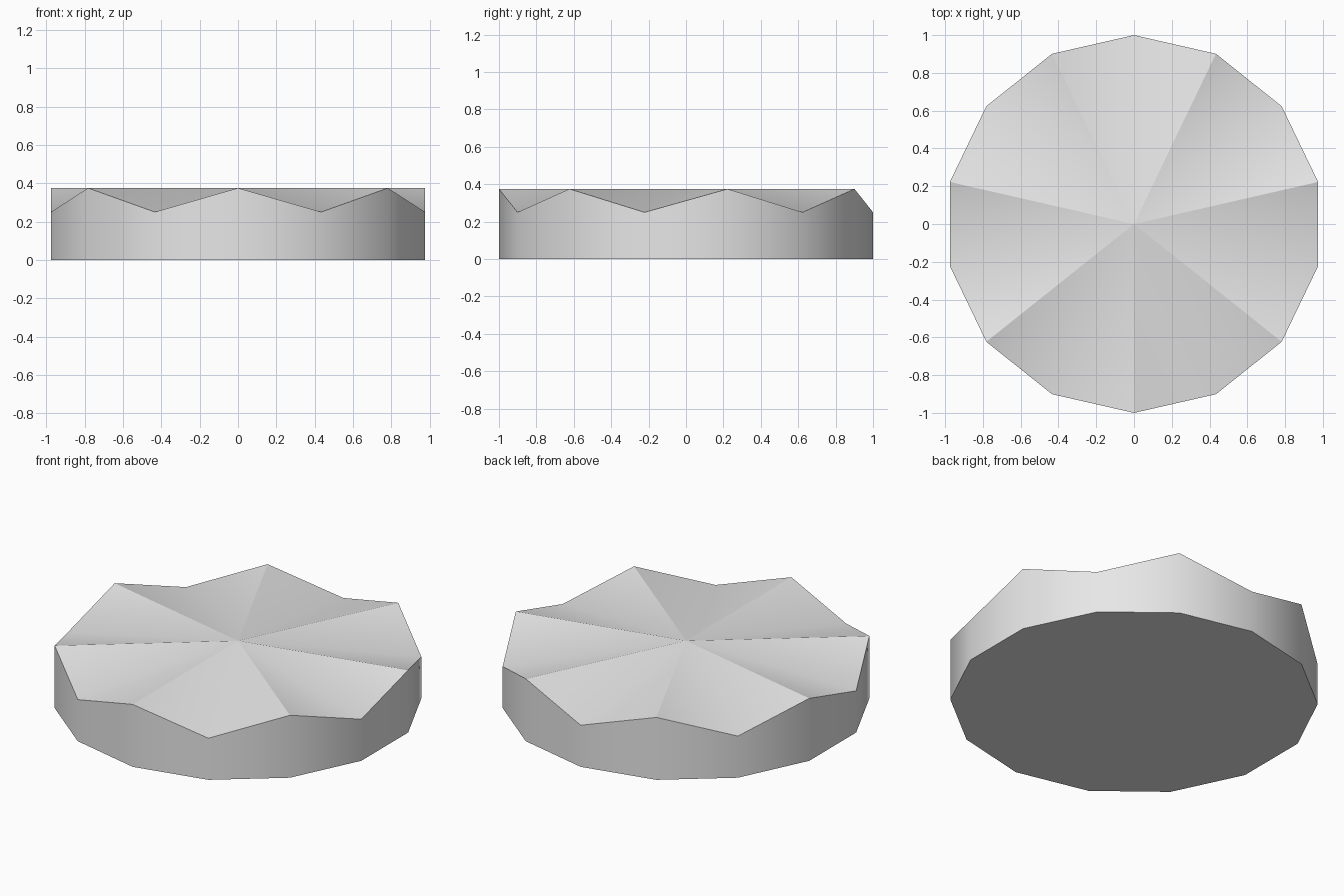
import bpy, bmesh, math

SIDES = 14
PEAK, VALLEY = 0.375, 0.25

cube = bpy.data.objects.get("Cube")
if cube:
    bpy.data.objects.remove(cube, do_unlink=True)

# Single plain grey
grey = bpy.data.materials.new("light_grey")
grey.use_nodes = True
colour = (0.8, 0.8, 0.8, 1)
grey.diffuse_color = colour
grey.node_tree.nodes["Principled BSDF"].inputs["Base Color"].default_value = colour

bm = bmesh.new()

# Base outline and rim, the rim alternating between valley and peak
base, rim = [], []
for i in range(SIDES):
    a = math.pi / 2 + i * math.tau / SIDES
    x, y = math.cos(a), math.sin(a)
    base.append(bm.verts.new((x, y, 0)))
    rim.append(bm.verts.new((x, y, PEAK if i % 2 else VALLEY)))
centre = bm.verts.new((0, 0, PEAK))

# Walls and pleated top fan, then the flat underside
for i in range(SIDES):
    j = (i + 1) % SIDES
    bm.faces.new((base[i], base[j], rim[j], rim[i]))
    bm.faces.new((rim[i], rim[j], centre))
bm.faces.new(base[::-1])

mesh = bpy.data.meshes.new("pleated_disc")
bm.to_mesh(mesh)
bm.free()
mesh.materials.append(grey)
disc = bpy.data.objects.new("pleated_disc", mesh)
bpy.context.collection.objects.link(disc)

# Soft walls and valleys, crisp ridges and rim
bpy.ops.object.select_all(action="DESELECT")
disc.select_set(True)
bpy.context.view_layer.objects.active = disc
bpy.ops.object.shade_smooth_by_angle(angle=math.radians(30))
